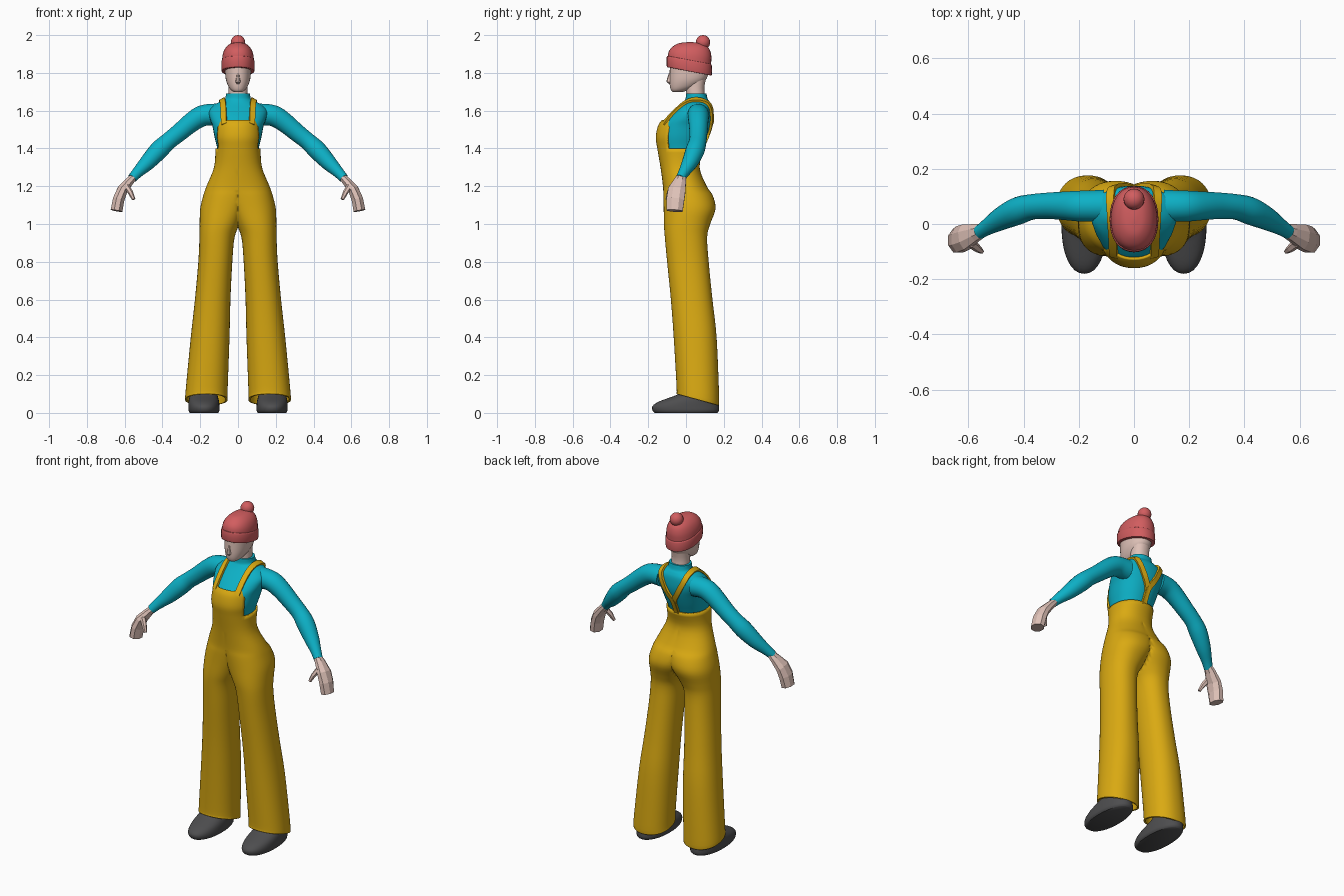
import bpy, bmesh, math
from mathutils import Vector
from mathutils.bvhtree import BVHTree

if "Cube" in bpy.data.objects:
    bpy.data.objects.remove(bpy.data.objects["Cube"])


def material(name, rgb):
    m = bpy.data.materials.new(name)
    m.diffuse_color = (*rgb, 1)
    m.use_nodes = True
    m.node_tree.nodes["Principled BSDF"].inputs["Base Color"].default_value = m.diffuse_color
    return m


YELLOW = material("mustard_cloth", (0.70, 0.40, 0.006))
TEAL = material("teal_knit", (0.004, 0.44, 0.57))
RED = material("coral_wool", (0.64, 0.11, 0.115))
SKIN = material("pale_skin", (0.74, 0.54, 0.48))
GREY = material("dark_rubber", (0.075, 0.075, 0.078))


def smooth_keys(keys, k=4):
    """Catmull-Rom resampling of a list of number tuples."""
    out = []
    for i in range(len(keys) - 1):
        p0, p1 = keys[max(i - 1, 0)], keys[i]
        p2, p3 = keys[i + 1], keys[min(i + 2, len(keys) - 1)]
        for s in range(k):
            t = s / k
            out.append(tuple(
                0.5 * (2 * b + (c - a) * t + (2 * a - 5 * b + 4 * c - d) * t * t
                       + (3 * b - a - 3 * c + d) * t ** 3)
                for a, b, c, d in zip(p0, p1, p2, p3)))
    out.append(tuple(keys[-1]))
    return out


def power(v, n):
    return math.copysign(abs(v) ** (2 / n), v)


def section(z, x0, x1, yf, yb, tilt=0.0, sides=32, n=2.2):
    """Horizontal rounded ring between x0..x1 and yf..yb, tilted along y."""
    cx, cy, rx, ry = (x0 + x1) / 2, (yf + yb) / 2, (x1 - x0) / 2, (yb - yf) / 2
    ring = []
    for i in range(sides):
        a = 2 * math.pi * i / sides
        dy = ry * power(math.sin(a), n)
        ring.append(Vector((cx + rx * power(math.cos(a), n), cy + dy, z + tilt * dy)))
    return ring


def tube_rings(keys, sides, wide=Vector((0, 1, 0))):
    """Rings along a path of (x, y, z, half width, half thickness)."""
    rings = []
    for i, k in enumerate(keys):
        d = Vector(keys[min(i + 1, len(keys) - 1)][:3]) - Vector(keys[max(i - 1, 0)][:3])
        u = (wide - d * (wide.dot(d) / d.length_squared)).normalized()
        v = d.normalized().cross(u)
        rings.append([Vector(k[:3]) + u * (k[3] * math.cos(a)) + v * (k[4] * math.sin(a))
                      for a in (2 * math.pi * (j + 0.5) / sides for j in range(sides))])
    return rings


def finish(bm, name, mat, angle, mirror=False, thick=0):
    bmesh.ops.recalc_face_normals(bm, faces=bm.faces)
    me = bpy.data.meshes.new(name)
    bm.to_mesh(me)
    bm.free()
    me.materials.append(mat)
    ob = bpy.data.objects.new(name, me)
    bpy.context.collection.objects.link(ob)
    if angle:
        bpy.ops.object.select_all(action='DESELECT')
        ob.select_set(True)
        bpy.context.view_layer.objects.active = ob
        bpy.ops.object.shade_smooth_by_angle(angle=math.radians(angle))
    if mirror:
        ob.modifiers.new("mirror", 'MIRROR').merge_threshold = 0.0005
    if thick:
        sol = ob.modifiers.new("cloth_thickness", 'SOLIDIFY')
        sol.thickness, sol.offset = thick, -1
    return ob


def loft(name, rings, mat, angle=50, mirror=False):
    bm = bmesh.new()
    vs = [[bm.verts.new(p) for p in r] for r in rings]
    n = len(vs[0])
    for a, b in zip(vs, vs[1:]):
        for i in range(n):
            bm.faces.new((a[i], a[(i + 1) % n], b[(i + 1) % n], b[i]))
    bm.faces.new(vs[0][::-1])
    bm.faces.new(vs[-1])
    return finish(bm, name, mat, angle, mirror)


def body(name, keys, mat, k=4, **kw):
    """Symmetric loft from (z, half width, front y, back y, tilt)."""
    return loft(name, [section(z, -w, w, f, b, t) for z, w, f, b, t in smooth_keys(keys, k)], mat, **kw)


# Dungarees: one half (leg, hip, waist, bib), clamped at the centre and mirrored
half = [(.07, .055, .28, -.05, .175, -.27), (.12, .055, .277, -.05, .175, -.2),
        (.4, .045, .25, -.065, .162, 0), (.6, .04, .228, -.08, .14, 0),
        (.8, .03, .21, -.10, .12, 0), (.93, .018, .204, -.112, .112, 0),
        (1.0, -.012, .203, -.117, .128, 0), (1.08, -.06, .2, -.118, .156, 0),
        (1.15, -.1, .184, -.12, .142, 0), (1.2, -.14, .167, -.122, .11, 0),
        (1.3, -.127, .127, -.135, .072, 0), (1.4, -.12, .12, -.152, .095, 0),
        (1.46, -.126, .126, -.16, .11, 0), (1.52, -.122, .122, -.148, .12, 0),
        (1.55, -.116, .116, -.128, .12, 0)]
SIDES = 48
bm = bmesh.new()
grid = []
for key in smooth_keys(half):
    ring = section(*key, sides=SIDES)
    for p in ring:
        p.x = 0 if p.x < 1e-5 else p.x
    grid.append([bm.verts.new(p) for p in ring])
for a, b in zip(grid, grid[1:]):
    for i in range(SIDES):
        j = (i + 1) % SIDES
        quad = (a[i], a[j], b[j], b[i])
        above_waist = a[0].co.z > 1.395
        on_bib = SIDES * 0.75 <= i < SIDES * 0.90
        if all(v.co.x == 0 for v in quad) or (above_waist and not on_bib):
            continue
        bm.faces.new(quad)
bmesh.ops.delete(bm, geom=[v for v in bm.verts if not v.link_faces], context='VERTS')
finish(bm, "dungarees", YELLOW, 50, mirror=True, thick=.01)

# Shirt torso with a high collar
shirt = body("shirt", [(1.34, .105, -.12, .06, 0), (1.4, .11, -.138, .082, 0),
                       (1.46, .124, -.145, .108, 0), (1.52, .136, -.132, .13, 0),
                       (1.56, .15, -.1, .138, 0), (1.6, .155, -.06, .138, 0),
                       (1.63, .128, -.028, .134, 0), (1.65, .088, -.01, .124, 0),
                       (1.664, .068, -.002, .114, 0), (1.692, .064, 0, .108, 0)], TEAL)

# Shoulder straps laid on the shirt surface, meeting low on the back
tree = BVHTree.FromObject(shirt, bpy.context.evaluated_depsgraph_get())
path = smooth_keys([(.078, -.13, 1.535), (.079, -.06, 1.61), (.082, .0, 1.65),
                    (.084, .06, 1.66), (.078, .12, 1.625), (.045, .14, 1.55),
                    (.004, .13, 1.47), (.0, .1, 1.385)], 5)
hits = [tree.find_nearest(Vector(p))[:2] for p in path]
rings = []
for i, (p, nrm) in enumerate(hits):
    d = hits[min(i + 1, len(hits) - 1)][0] - hits[max(i - 1, 0)][0]
    side = d.cross(nrm).normalized() * .015
    rings.append([p - side - nrm * .006, p + side - nrm * .006,
                  p + side + nrm * .012, p - side + nrm * .012])
loft("shoulder_strap", rings, YELLOW, 40, mirror=True)

# Sleeves
arm = [(.11, .065, 1.578, .06), (.16, .065, 1.578, .057), (.2, .065, 1.568, .056),
       (.25, .066, 1.535, .052), (.31, .066, 1.485, .048), (.37, .062, 1.437, .046),
       (.42, .048, 1.39, .05), (.48, .02, 1.325, .042), (.53, -.01, 1.275, .03),
       (.56, -.03, 1.242, .025)]
loft("sleeve", tube_rings([(*k, k[3]) for k in smooth_keys(arm, 3)], 20), TEAL, mirror=True)

# Faceted mitten hands with thumb and fingertip
hand = [(.545, -.022, 1.257, .024, .02), (.575, -.032, 1.225, .035, .024),
        (.612, -.048, 1.18, .05, .03), (.632, -.056, 1.13, .051, .033),
        (.643, -.06, 1.07, .046, .034)]
loft("hand", tube_rings(hand, 8), SKIN, 0, mirror=True)
thumb = [(.59, -.07, 1.2, .018, .016), (.568, -.088, 1.165, .015, .014),
         (.552, -.1, 1.13, .009, .009)]
loft("thumb", tube_rings(thumb, 6), SKIN, 0, mirror=True)

# Neck, head and nose
body("neck", [(1.66, .052, .004, .102, 0), (1.72, .05, .0, .097, 0),
              (1.79, .052, .0, .11, 0)], SKIN)
body("head", [(1.698, .02, -.07, -.02, 0), (1.71, .038, -.08, .015, 0),
              (1.735, .054, -.086, .07, 0), (1.775, .066, -.087, .112, 0),
              (1.85, .07, -.085, .12, 0)], SKIN)
loft("nose", [section(z, -w, w, f, -.07, sides=8) for z, w, f in
              ((1.742, .008, -.09), (1.752, .014, -.104), (1.77, .01, -.1), (1.8, .006, -.09))],
     SKIN, 30)

# Knitted hat: crown, turned-up cuff and bobble
body("hat_crown", [(1.83, .083, -.096, .131, -.19), (1.87, .084, -.096, .133, -.19),
                   (1.905, .079, -.088, .134, -.13), (1.935, .064, -.068, .122, -.06),
                   (1.956, .038, -.036, .09, -.02), (1.963, .006, .01, .03, 0)], RED)
body("hat_cuff", [(1.808, .085, -.099, .134, -.19), (1.815, .088, -.102, .137, -.19),
                  (1.86, .088, -.102, .137, -.19), (1.868, .084, -.097, .133, -.19)], RED, k=2)
bm = bmesh.new()
bmesh.ops.create_uvsphere(bm, u_segments=20, v_segments=12, radius=.038)
bmesh.ops.translate(bm, verts=bm.verts, vec=(0, .09, 1.962))
finish(bm, "hat_bobble", RED, 60)

# Shoes
shoe = [(0, .105, .255, -.165, .165, 0), (.012, .098, .262, -.177, .175, 0),
        (.035, .098, .263, -.178, .175, 0), (.058, .1, .262, -.148, .17, 0),
        (.08, .105, .258, -.09, .165, 0), (.1, .11, .25, -.04, .155, 0),
        (.13, .12, .24, -.02, .14, 0)]
loft("shoe", [section(*k) for k in smooth_keys(shoe, 3)], GREY, mirror=True)
